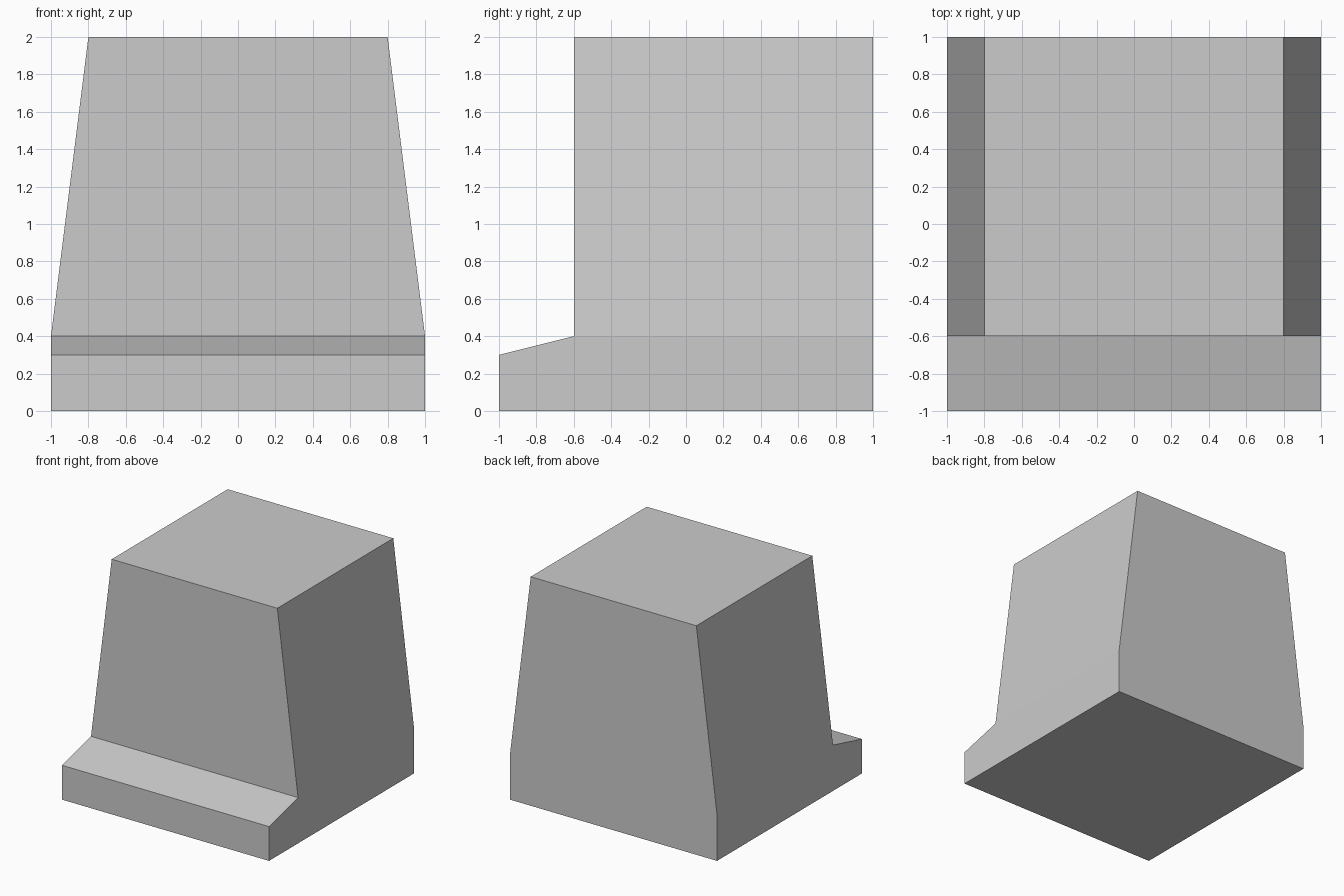
import bpy, bmesh

if "Cube" in bpy.data.objects:
    bpy.data.objects.remove(bpy.data.objects["Cube"])

HALF_WIDTH = 1.0
TOP_Z = 2.0
TOP_SCALE = 0.8

# Side profile (y, z) of the base with its sloping front ledge
profile = [(-1, 0), (1, 0), (1, 0.4), (-0.6, 0.4), (-1, 0.3)]

bm = bmesh.new()

# Base: sweep the profile across the full width
side = bm.faces.new([bm.verts.new((-HALF_WIDTH, y, z)) for y, z in profile])
swept = bmesh.ops.extrude_face_region(bm, geom=[side], use_keep_orig=True)
bmesh.ops.translate(bm, vec=(2 * HALF_WIDTH, 0, 0),
                    verts=[v for v in swept["geom"] if isinstance(v, bmesh.types.BMVert)])

# Tapered block: raise the flat part of the base and narrow it in x
flat = next(f for f in bm.faces if all(abs(v.co.z - 0.4) < 1e-4 for v in f.verts))
top = bmesh.ops.extrude_discrete_faces(bm, faces=[flat])["faces"][0]
for v in top.verts:
    v.co.z = TOP_Z
    v.co.x *= TOP_SCALE

bmesh.ops.recalc_face_normals(bm, faces=bm.faces[:])
mesh = bpy.data.meshes.new("tapered_block")
bm.to_mesh(mesh)
bm.free()
bpy.context.collection.objects.link(bpy.data.objects.new("tapered_block", mesh))
